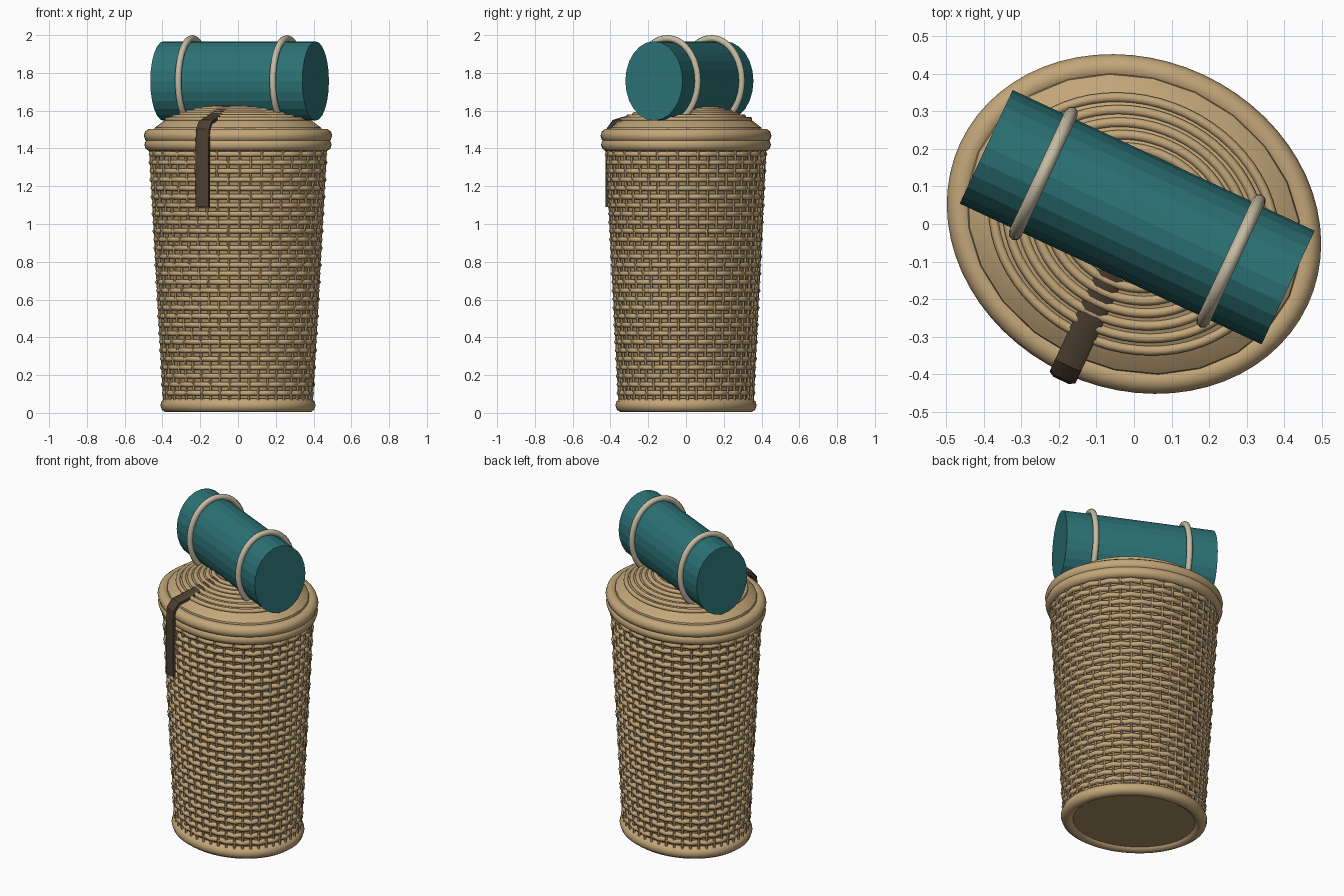
import bpy, bmesh
from math import sin, cos, pi, radians

if "Cube" in bpy.data.objects:
    bpy.data.objects.remove(bpy.data.objects["Cube"])

TURN = radians(-25)      # whole basket is turned about z
RATIO = 0.848            # depth / width of the oval basket


def material(name, rgb):
    m = bpy.data.materials.new(name)
    m.diffuse_color = (*rgb, 1)
    m.use_nodes = True
    m.node_tree.nodes["Principled BSDF"].inputs["Base Color"].default_value = m.diffuse_color
    return m


WICKER = material("wicker", (0.54, 0.38, 0.19))
DARK = material("dark_wicker", (0.40, 0.27, 0.12))
TEAL = material("teal_cloth", (0.025, 0.17, 0.18))
CORD = material("cord", (0.56, 0.50, 0.37))
LEATHER = material("leather", (0.075, 0.05, 0.032))


def make(name, verts, faces, mat, smooth=40):
    me = bpy.data.meshes.new(name)
    me.from_pydata(verts, [], faces)
    bm = bmesh.new()
    bm.from_mesh(me)
    bmesh.ops.recalc_face_normals(bm, faces=bm.faces)
    bm.to_mesh(me)
    bm.free()
    me.materials.append(mat)
    ob = bpy.data.objects.new(name, me)
    bpy.context.collection.objects.link(ob)
    ob.rotation_euler.z = TURN
    if smooth:
        bpy.ops.object.select_all(action='DESELECT')
        ob.select_set(True)
        bpy.context.view_layer.objects.active = ob
        bpy.ops.object.shade_smooth_by_angle(angle=radians(smooth))
    return ob


def grid_faces(n, m, start=0, wrap=True):
    """Quads joining n loops of m points; wrap closes the loops end to end."""
    return [(start + i * m + j, start + i * m + (j + 1) % m,
             start + (i + 1) % n * m + (j + 1) % m, start + (i + 1) % n * m + j)
            for i in range(n if wrap else n - 1) for j in range(m)]


def oval_tube(a, b, z, r, segs=64, sides=10, wave=0, waves=0, phase=0):
    """Points of a closed oval rod, optionally weaving in and out."""
    vs = []
    for i in range(segs):
        t = 2 * pi * i / segs
        w = wave * cos(waves * t + phase)
        for j in range(sides):
            p = 2 * pi * j / sides
            d = w + r * cos(p)
            vs.append(((a + d) * cos(t), (b + d) * sin(t), z + r * sin(p)))
    return vs


def ring(name, a, z, r, mat=WICKER):
    return make(name, oval_tube(a, a * RATIO, z, r), grid_faces(64, 10), mat, 60)


def lathe(name, profile, segs, mat, smooth=40):
    vs = [(r * cos(2 * pi * k / segs), r * RATIO * sin(2 * pi * k / segs), z)
          for r, z in profile for k in range(segs)]
    n = len(profile)
    faces = grid_faces(n, segs, wrap=False)
    faces += [tuple(range(segs)), tuple(range((n - 1) * segs, n * segs))]
    return make(name, vs, faces, mat, smooth)


def wall(z):
    return 0.395 + 0.075 * (z - 0.08) / 1.32


# tapered inner wall and floor
lathe("basket_wall", [(0.385, 0.02), (wall(0.08) - 0.012, 0.08), (wall(1.42) - 0.012, 1.42)], 64, DARK)

# horizontal weave, each row out of step with the next
STAKES, ROWS, SEGS, SIDES = 48, 29, 144, 6
vs, fs = [], []
for k in range(ROWS):
    z = 0.105 + k * 1.265 / (ROWS - 1)
    a = wall(z)
    fs += grid_faces(SEGS, SIDES, len(vs))
    vs += oval_tube(a, a * RATIO, z, 0.0155, SEGS, SIDES, 0.005, STAKES / 2, pi * (k % 2))
make("weave_rows", vs, fs, WICKER, 70)

# upright stakes
vs, fs = [], []
for k in range(STAKES):
    t = 2 * pi * k / STAKES
    fs += grid_faces(2, 6, len(vs), wrap=False)
    for z in (0.06, 1.41):
        a = wall(z) + 0.006
        for j in range(6):
            p = pi * j / 3
            vs.append((a * cos(t) + 0.008 * cos(p), a * RATIO * sin(t) + 0.008 * sin(p), z))
make("upright_stakes", vs, fs, WICKER)

# base and rim rods
ring("base_ring", 0.383, 0.04, 0.038)
ring("lower_rim", 0.472, 1.42, 0.036)
ring("upper_rim", 0.474, 1.468, 0.037)

# domed lid with coiled rings
lid = [(0.47, 1.45), (0.455, 1.51), (0.405, 1.545), (0.33, 1.575), (0.2, 1.61), (0.06, 1.627)]
lathe("lid", lid, 24, WICKER, 30)
for k in range(9):
    a = 0.385 - 0.038 * k
    z = 1.627 - 0.072 * (a / 0.385) ** 2
    ring(f"lid_coil_{k + 1}", a, z, 0.013)

# bedroll lying along the long axis of the lid
N, CY, CZ = 24, 0.02, 1.757
vs = [(x, CY + 0.167 * cos(2 * pi * k / N), CZ + 0.21 * sin(2 * pi * k / N))
      for x in (-0.444, 0.444) for k in range(N)]
make("bedroll", vs, grid_faces(2, N, wrap=False) + [tuple(range(N)), tuple(range(N, 2 * N))], TEAL, 0)

# cords tied round the bedroll
for side, x in (("left", -0.276), ("right", 0.276)):
    vs = [(x + v[2], CY + v[0], CZ + v[1]) for v in oval_tube(0.177, 0.225, 0, 0.018, 48, 8)]
    make(f"{side}_cord", vs, grid_faces(48, 8), CORD, 60)

# leather strap from the lid over the rim and down the front
path = [(-0.15, 1.612), (-0.33, 1.562), (-0.41, 1.54), (-0.442, 1.50), (-0.447, 1.40), (-0.447, 1.09)]
normal = [(0.2, 1), (0.3, 1), (-0.5, 0.87), (-0.95, 0.3), (-1, 0), (-1, 0)]
vs = []
for (y, z), (ny, nz) in zip(path, normal):
    for sx, s in ((-1, -1), (1, -1), (1, 0.3), (0.6, 1), (-0.6, 1), (-1, 0.3)):
        vs.append((sx * 0.038, y + s * ny * 0.013, z + s * nz * 0.013))
n = len(path)
make("front_strap", vs, grid_faces(n, 6, wrap=False) + [tuple(range(6)), tuple(range(6 * n - 6, 6 * n))], LEATHER, 30)
